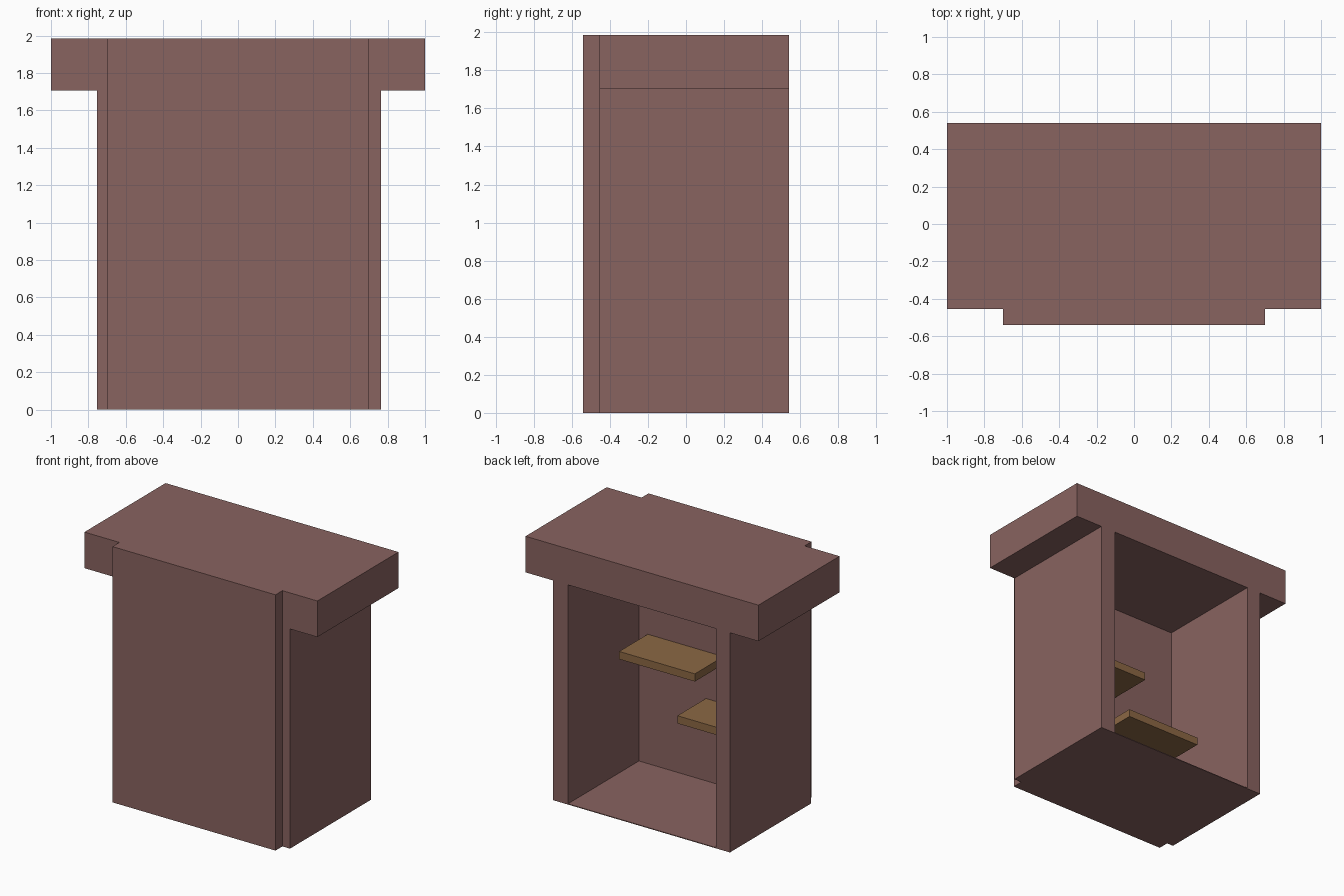
import bpy
import bmesh
from mathutils import Vector

cube = bpy.data.objects.get("Cube")
if cube:
    bpy.data.objects.remove(cube, do_unlink=True)


def material(name, rgb):
    mat = bpy.data.materials.new(name)
    mat.use_nodes = True
    color = (*rgb, 1.0)
    mat.diffuse_color = color
    mat.node_tree.nodes["Principled BSDF"].inputs["Base Color"].default_value = color
    return mat


def box(name, low, high, mat):
    """Box spanning two opposite corners."""
    low, high = Vector(low), Vector(high)
    bm = bmesh.new()
    bmesh.ops.create_cube(bm, size=1)
    bmesh.ops.scale(bm, vec=high - low, verts=bm.verts)
    bmesh.ops.translate(bm, vec=(low + high) / 2, verts=bm.verts)
    mesh = bpy.data.meshes.new(name)
    bm.to_mesh(mesh)
    bm.free()
    mesh.materials.append(mat)
    obj = bpy.data.objects.new(name, mesh)
    bpy.context.collection.objects.link(obj)
    return obj


body = material("dusty rose", (0.25, 0.125, 0.117))
wood = material("warm wood", (0.26, 0.137, 0.058))

FRONT, BACK = -0.455, 0.54
LEFT, RIGHT, INNER = 0.765, -0.755, 0.635
UNDER, TOP = 1.705, 1.985
WALL = -0.33

# Counter slab and the cabinet shell, open at the back
box("countertop", (-1, FRONT, UNDER), (1, BACK, TOP), body)
box("left_side_panel", (INNER, FRONT, 0), (LEFT, BACK, UNDER), body)
box("right_side_panel", (RIGHT, FRONT, 0), (-INNER, BACK, UNDER), body)
box("front_panel", (-0.7, -0.54, 0), (0.7, WALL, TOP), body)
box("floor_panel", (-INNER, WALL, 0), (INNER, BACK, 0.006), body)

# Two staggered shelves fixed to the inside of the front panel
for name, x, z in (("upper_shelf", -0.09, 0.95), ("lower_shelf", -0.59, 0.585)):
    box(name, (x, WALL, z), (x + 0.65, WALL + 0.35, z + 0.06), wood)
